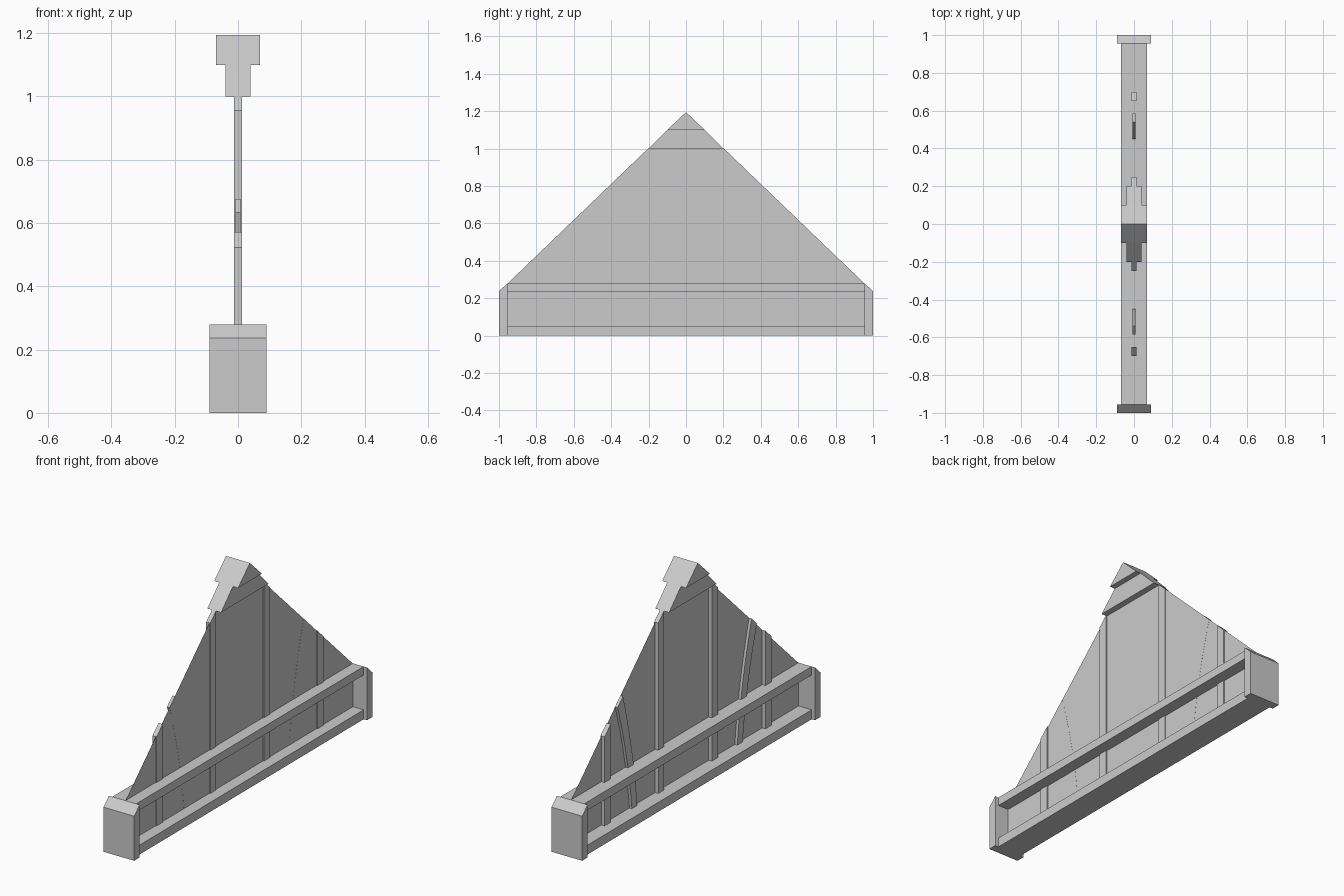
import bpy, bmesh

cube = bpy.data.objects.get("Cube")
if cube:
    bpy.data.objects.remove(cube, do_unlink=True)

grey = bpy.data.materials.new("plain grey")
grey.use_nodes = True
COLOUR = (0.6, 0.6, 0.6, 1)
grey.diffuse_color = COLOUR
grey.node_tree.nodes["Principled BSDF"].inputs["Base Color"].default_value = COLOUR

PEAK, PITCH = 1.195, 0.96


def roof(y):
    """Height of the gable slope at y."""
    return PEAK - PITCH * abs(y)


def slab(name, profile, x0, x1):
    """Extrude a (y, z) profile from x0 to x1; a single sheet if they match."""
    bm = bmesh.new()
    face = bm.faces.new([bm.verts.new((x0, y, z)) for y, z in profile])
    if x1 != x0:
        ext = bmesh.ops.extrude_face_region(bm, geom=[face])
        moved = [v for v in ext["geom"] if isinstance(v, bmesh.types.BMVert)]
        bmesh.ops.translate(bm, verts=moved, vec=(x1 - x0, 0, 0))
        bmesh.ops.recalc_face_normals(bm, faces=bm.faces)
    mesh = bpy.data.meshes.new(name)
    bm.to_mesh(mesh)
    bm.free()
    mesh.materials.append(grey)
    obj = bpy.data.objects.new(name, mesh)
    bpy.context.collection.objects.link(obj)
    return obj


def bar(name, y, z0, z1, half):
    slab(name, [(-y, z0), (y, z0), (y, z1), (-y, z1)], -half, half)


# Horizontal beams
END = 0.955
bar("base_beam", END, 0, 0.05, 0.07)
bar("upper_beam", END, 0.235, 0.28, 0.07)

# Thin gable sheet behind the framing
slab("gable_panel", [(-END, 0.05), (END, 0.05), (END, roof(END)),
                     (0.2, roof(0.2)), (-0.2, roof(0.2)), (-END, roof(END))],
     0.007, 0.007)

# Stepped peak blocks
slab("peak_lower_block", [(-0.2, 1.0), (0.2, 1.0), (0.1, 1.1), (-0.1, 1.1)],
     -0.04, 0.04)
slab("peak_cap", [(-0.1, 1.1), (0.1, 1.1), (0, PEAK)], -0.07, 0.07)

# Curved brace: quadratic arc leaning outwards, cut off by the slope
def arc(t, start, bend, end):
    return [(1 - t) ** 2 * a + 2 * t * (1 - t) * b + t * t * c
            for a, b, c in zip(start, bend, end)]


STEPS = 12
inner = [arc(i / STEPS, (0.42, 0.05), (0.45, 0.36), (0.54, roof(0.54)))
         for i in range(STEPS + 1)]
outer = [arc(i / STEPS, (0.465, 0.05), (0.495, 0.34), (0.585, roof(0.585)))
         for i in range(STEPS + 1)]
brace = inner + outer[::-1]

# Mirrored parts: end blocks, posts and curved braces
for side, label in ((-1, "front"), (1, "back")):
    def mirrored(points):
        return [(side * y, z) for y, z in points]

    slab(label + "_end_block", mirrored(
        [(END, 0), (1, 0), (1, 0.237), (END, 0.28)]), -0.09, 0.09)
    for kind, y0, y1 in (("inner", 0.2, 0.25), ("outer", 0.65, 0.7)):
        slab(f"{label}_{kind}_post", mirrored(
            [(y0, 0.05), (y1, 0.05), (y1, roof(y1)), (y0, roof(y0))]),
            -0.012, 0.012)
    slab(label + "_curved_brace", mirrored(brace), -0.0075, 0.0075)
